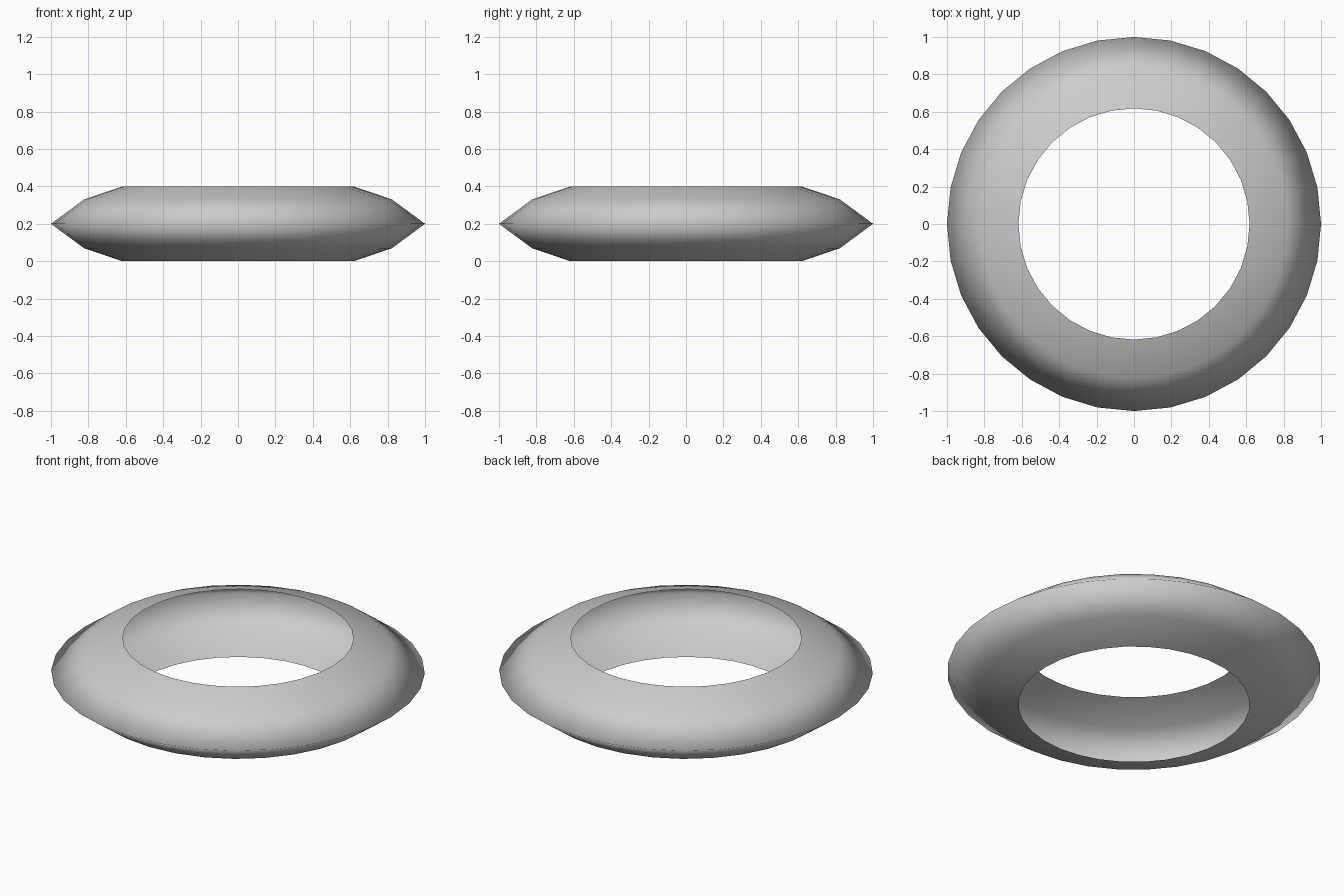
import bpy, bmesh, math

if "Cube" in bpy.data.objects:
    bpy.data.objects.remove(bpy.data.objects["Cube"])

SEGMENTS = 32
# Cross-section of the open shell: (radius, height)
PROFILE = [(0.618, 0.0), (0.822, 0.069), (1.0, 0.2), (0.822, 0.331), (0.618, 0.4)]

# Ring shell: the profile revolved around z, open towards the centre
bm = bmesh.new()
rings = []
for r, z in PROFILE:
    angles = [2 * math.pi * i / SEGMENTS for i in range(SEGMENTS)]
    rings.append([bm.verts.new((r * math.cos(a), r * math.sin(a), z)) for a in angles])
for low, high in zip(rings, rings[1:]):
    for i in range(SEGMENTS):
        j = (i + 1) % SEGMENTS
        bm.faces.new((low[i], low[j], high[j], high[i])).smooth = True

mesh = bpy.data.meshes.new("ring_shell")
bm.to_mesh(mesh)
bm.free()
ring = bpy.data.objects.new("ring_shell", mesh)
bpy.context.collection.objects.link(ring)
